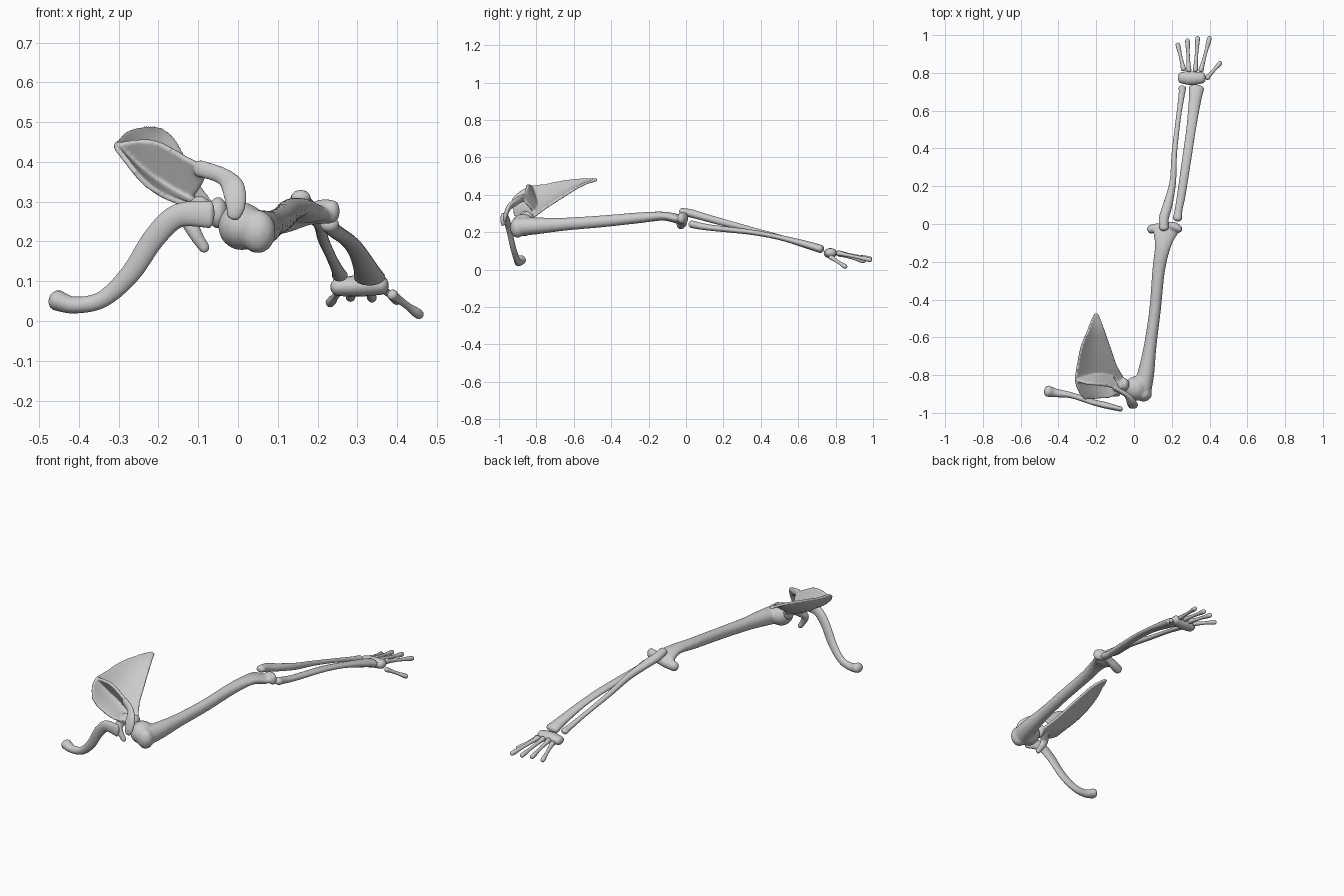
import bpy, bmesh, math
from mathutils import Vector

cube = bpy.data.objects.get("Cube")
if cube:
    bpy.data.objects.remove(cube)

bone = bpy.data.materials.new("bone_grey")
bone.use_nodes = True
COLOUR = (0.6, 0.6, 0.6, 1)
bone.diffuse_color = COLOUR
bone.node_tree.nodes["Principled BSDF"].inputs["Base Color"].default_value = COLOUR


def spline(keys, steps):
    """Catmull-Rom through tuples of any length."""
    keys = [Vector(k) for k in keys]
    out = []
    for i in range(len(keys) - 1):
        a, b = keys[max(i - 1, 0)], keys[i]
        c, d = keys[i + 1], keys[min(i + 2, len(keys) - 1)]
        for s in range(steps):
            t = s / steps
            out.append(b + (c - a) * (t / 2) + (a * 2 - b * 5 + c * 4 - d) * (t * t / 2)
                       + (b * 3 - a - c * 3 + d) * (t ** 3 / 2))
    return out + [keys[-1]]


def add_object(name, bm):
    bmesh.ops.recalc_face_normals(bm, faces=bm.faces)
    mesh = bpy.data.meshes.new(name)
    bm.to_mesh(mesh)
    bm.free()
    mesh.materials.append(bone)
    mesh.shade_smooth()
    obj = bpy.data.objects.new(name, mesh)
    bpy.context.collection.objects.link(obj)
    return obj


def tube(name, keys, ref=(0, 0, 1), sides=16, steps=5):
    """Sweep an ellipse along x, y, z, side radius, depth radius; rounded ends."""
    pts = spline(keys, steps)
    rings = []
    for i, p in enumerate(pts):
        t = (pts[min(i + 1, len(pts) - 1)] - pts[max(i - 1, 0)])
        t = Vector(t[:3]).normalized()
        rings.append((Vector(p[:3]), t, p[3], p[4]))

    def cap(ring, sign):
        c, t, a, b = ring
        r = min(a, b) * 0.8
        return [(c + t * (sign * r * math.sin(q)), t, a * math.cos(q), b * math.cos(q))
                for q in (0.5, 1.0, 1.4)]
    rings = cap(rings[0], -1)[::-1] + rings + cap(rings[-1], 1)
    bm = bmesh.new()
    loops = []
    for c, t, a, b in rings:
        side = t.cross(Vector(ref)).normalized()
        deep = side.cross(t)
        loops.append([bm.verts.new(c + side * (a * math.cos(q)) + deep * (b * math.sin(q)))
                      for q in (2 * math.pi * k / sides for k in range(sides))])
    for u, v in zip(loops, loops[1:]):
        for k in range(sides):
            n = (k + 1) % sides
            bm.faces.new((u[k], u[n], v[n], v[k]))
    bm.faces.new(loops[0])
    bm.faces.new(loops[-1])
    return add_object(name, bm)


def ball(name, centre, size):
    bm = bmesh.new()
    bmesh.ops.create_uvsphere(bm, u_segments=24, v_segments=14, radius=1)
    for v in bm.verts:
        v.co = Vector(a * b for a, b in zip(v.co, size)) + Vector(centre)
    return add_object(name, bm)


def sheet(name, left, right, sag, thick):
    """Thin curved plate between two border curves."""
    bm = bmesh.new()
    rows = []
    for l, r in zip(spline(left, 5), spline(right, 5)):
        rows.append([bm.verts.new(l.lerp(r, k / 10) + Vector(sag) * math.sin(math.pi * k / 10) * (r - l).length)
                     for k in range(11)])
    for u, v in zip(rows, rows[1:]):
        for k in range(10):
            bm.faces.new((u[k], u[k + 1], v[k + 1], v[k]))
    obj = add_object(name, bm)
    mod = obj.modifiers.new("thickness", 'SOLIDIFY')
    mod.thickness, mod.offset = thick, 0
    return obj


def fuse(name, parts, voxel):
    """Join overlapping parts into one smooth bone."""
    bpy.ops.object.select_all(action='DESELECT')
    for p in parts:
        p.select_set(True)
    bpy.context.view_layer.objects.active = parts[0]
    bpy.ops.object.convert(target='MESH')
    bpy.ops.object.join()
    obj = bpy.context.view_layer.objects.active
    obj.name = name
    mod = obj.modifiers.new("blend", 'REMESH')
    mod.mode, mod.voxel_size, mod.use_smooth_shade = 'VOXEL', voxel, True
    mod = obj.modifiers.new("soften", 'SMOOTH')
    mod.factor, mod.iterations = 0.5, 5


# Collar bone
tube("clavicle", [(-.455, -.885, .052, .026, .03), (-.41, -.895, .04, .021, .022),
                  (-.34, -.905, .055, .021, .016), (-.27, -.925, .12, .025, .015),
                  (-.21, -.945, .21, .028, .015), (-.15, -.96, .265, .03, .017),
                  (-.07, -.98, .268, .034, .013)], ref=(0, 1, 0))

# Shoulder blade: plate, ridge, overhanging hook, beak and socket
blade = sheet("blade",
              [(-.21, -.475, .484), (-.24, -.55, .485), (-.28, -.65, .475), (-.3, -.75, .455),
               (-.31, -.83, .444), (-.29, -.89, .415), (-.26, -.93, .375)],
              [(-.19, -.475, .48), (-.16, -.55, .455), (-.125, -.65, .395), (-.09, -.75, .33),
               (-.05, -.83, .275), (-.08, -.89, .28), (-.13, -.92, .295)],
              (-.05, 0, -.08), .014)
ridge = sheet("ridge",
              [(-.305, -.83, .447), (-.25, -.845, .455), (-.2, -.85, .45), (-.13, -.86, .412),
               (-.08, -.88, .385)],
              [(-.3, -.82, .435), (-.24, -.81, .39), (-.18, -.8, .345), (-.12, -.81, .31),
               (-.085, -.85, .355)], (0, 0, 0), .016)
acromion = tube("acromion", [(-.1, -.87, .385, .022, .012), (-.04, -.905, .365, .022, .014),
                             (-.012, -.945, .335, .03, .014), (-.006, -.965, .29, .026, .012),
                             (-.012, -.968, .262, .018, .01)], ref=(0, 1, 0))
coracoid = tube("coracoid", [(-.09, -.86, .29, .03, .025), (-.12, -.89, .255, .023, .018),
                             (-.105, -.9, .215, .017, .015), (-.083, -.9, .182, .014, .013)], ref=(0, 1, 0))
socket = ball("socket", (-.05, -.85, .272), (.025, .034, .04))
fuse("scapula", [blade, ridge, acromion, coracoid, socket], .005)

# Upper arm bone: shaft with head, tubercle and elbow knuckles
shaft = tube("shaft", [(.045, -.87, .23, .05, .05), (.065, -.78, .235, .044, .044),
                       (.085, -.65, .243, .034, .035), (.112, -.45, .258, .031, .032),
                       (.13, -.25, .277, .034, .029), (.152, -.12, .286, .043, .024),
                       (.165, -.04, .27, .068, .026)])
head = ball("head", (.01, -.87, .238), (.06, .065, .06))
tubercle = ball("tubercle", (.05, -.9, .225), (.045, .04, .055))
knuckles = tube("knuckles", [(.088, -.028, .24, .024, .026), (.13, -.018, .25, .023, .026),
                             (.17, -.01, .262, .018, .024), (.21, -.012, .275, .024, .032),
                             (.24, -.028, .275, .02, .03)])
fuse("humerus", [shaft, head, tubercle, knuckles], .007)

# Forearm
tube("ulna", [(.158, -.022, .312, .024, .018), (.158, .03, .3, .026, .022), (.178, .1, .28, .025, .02),
              (.205, .22, .247, .017, .018), (.214, .38, .207, .014, .013),
              (.235, .56, .16, .013, .011), (.252, .68, .125, .016, .014), (.256, .72, .115, .02, .016)])
tube("radius", [(.23, .03, .243, .024, .02), (.237, .08, .232, .02, .018), (.25, .15, .222, .022, .016),
                (.28, .35, .2, .024, .014), (.302, .5, .172, .025, .014),
                (.322, .65, .132, .032, .02), (.331, .72, .11, .04, .022)])

# Wrist and hand
tube("wrist", [(.25, .775, .085, .03, .022), (.3, .772, .088, .036, .027), (.36, .774, .09, .03, .024)])
for label, base, tip in (("first", (.262, .82, .083), (.232, .95, .046)),
                         ("second", (.29, .815, .09), (.283, .972, .06)),
                         ("third", (.325, .815, .09), (.337, .985, .058)),
                         ("fourth", (.355, .815, .088), (.4, .985, .052)),
                         ("thumb", (.388, .775, .066), (.456, .852, .016))):
    a, b = Vector(base), Vector(tip)
    tube(label + "_finger", [(*a.lerp(b, t), r, r) for t, r in
                             ((0, .014), (.25, .01), (.6, .009), (.85, .012), (1, .012))], sides=12)
